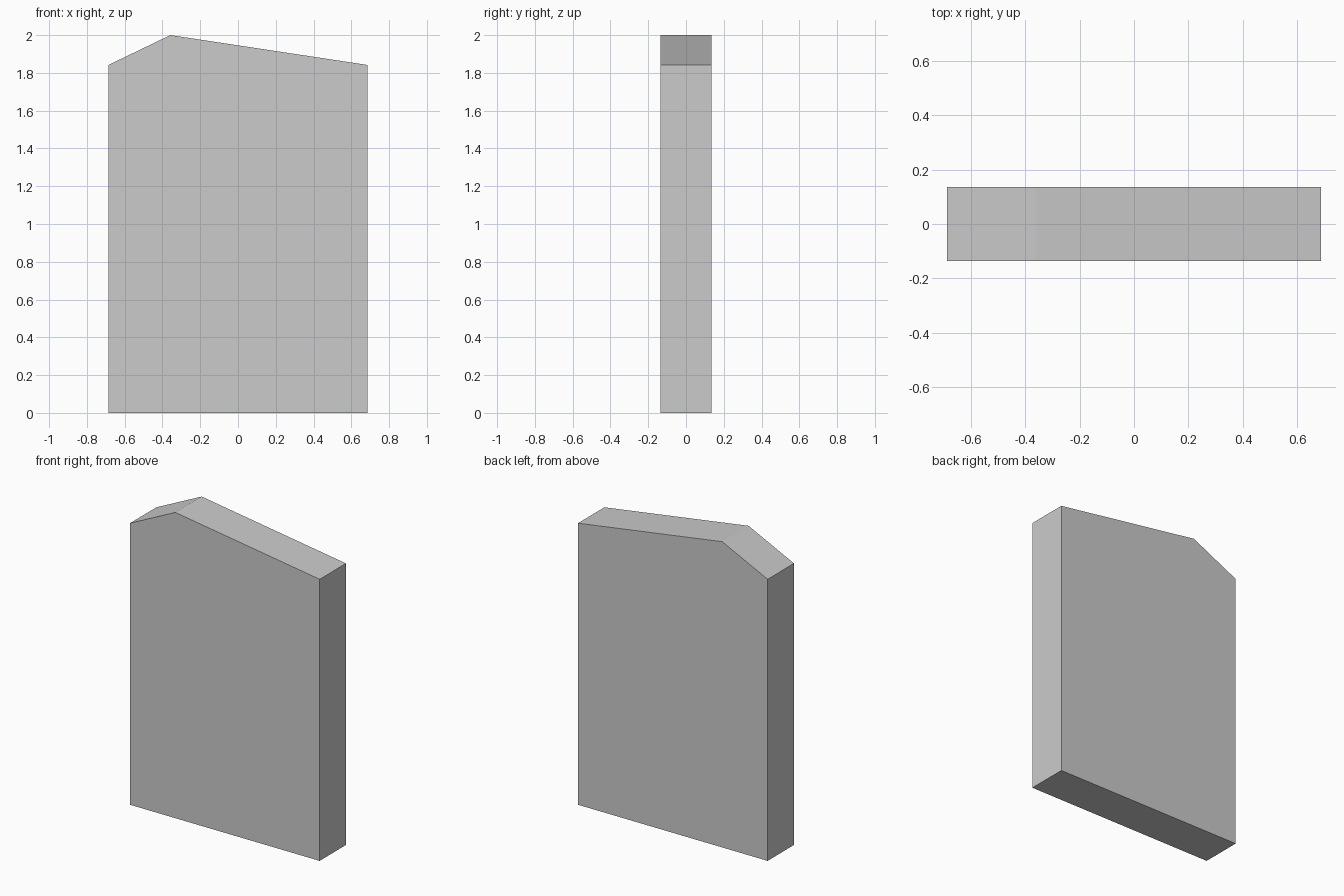
import bpy
import bmesh

if "Cube" in bpy.data.objects:
    bpy.data.objects.remove(bpy.data.objects["Cube"])

HALF_WIDTH, HALF_DEPTH = 0.686, 0.136
SHOULDER, PEAK_X, HEIGHT = 1.842, -0.358, 2.0

# Slab outline seen from the front, with an off-centre peak
profile = [(-HALF_WIDTH, 0), (HALF_WIDTH, 0), (HALF_WIDTH, SHOULDER),
           (PEAK_X, HEIGHT), (-HALF_WIDTH, SHOULDER)]

# Extrude the front outline through the slab's thickness
bm = bmesh.new()
front = bm.faces.new([bm.verts.new((x, -HALF_DEPTH, z)) for x, z in profile])
result = bmesh.ops.extrude_face_region(bm, geom=[front], use_keep_orig=True)
back_verts = [g for g in result["geom"] if isinstance(g, bmesh.types.BMVert)]
bmesh.ops.translate(bm, verts=back_verts, vec=(0, 2 * HALF_DEPTH, 0))
bmesh.ops.recalc_face_normals(bm, faces=bm.faces)

mesh = bpy.data.meshes.new("peaked_slab")
bm.to_mesh(mesh)
bm.free()
slab = bpy.data.objects.new("peaked_slab", mesh)
bpy.context.collection.objects.link(slab)
